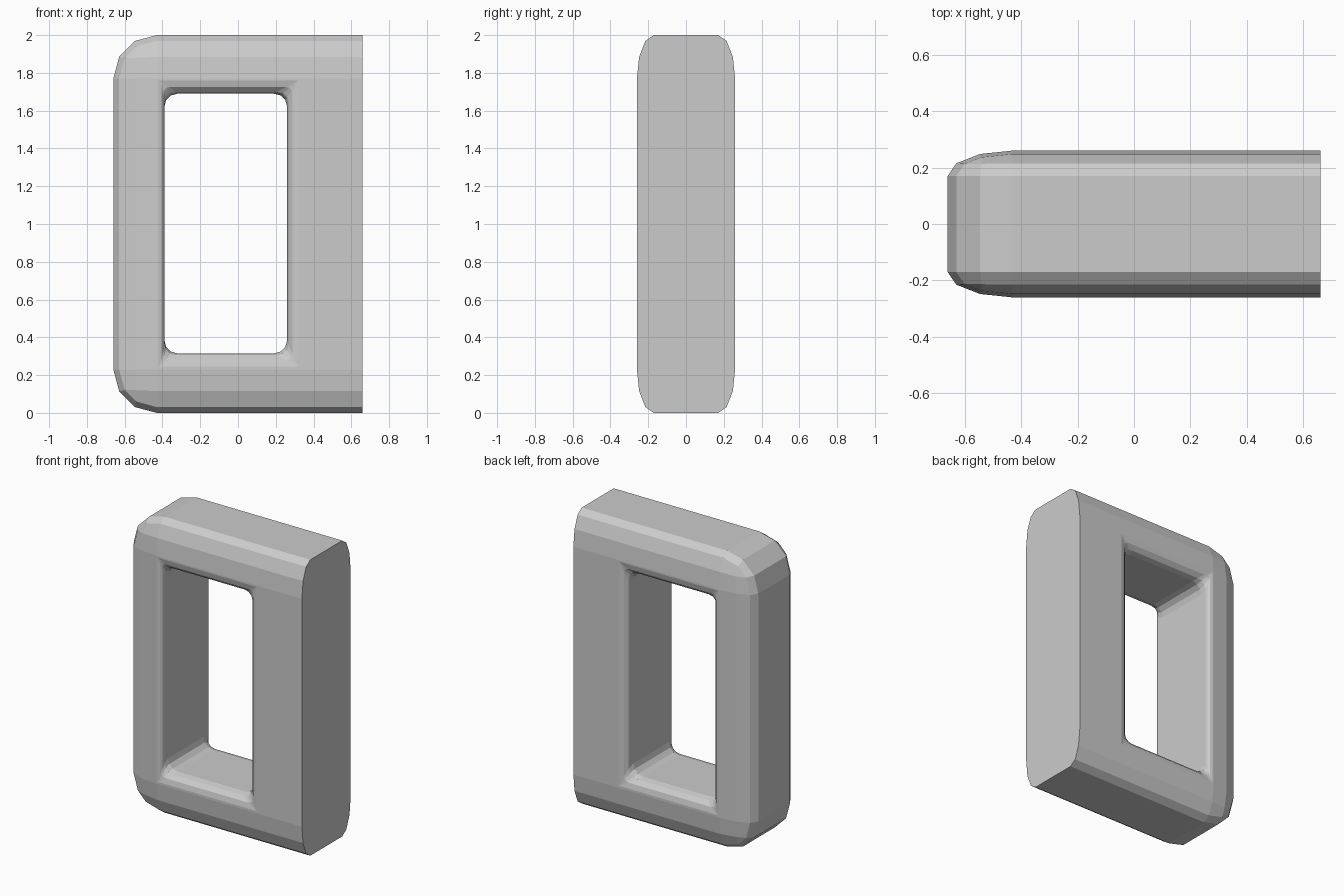
import bpy, bmesh
from math import sin, cos, pi
from mathutils import Vector

if "Cube" in bpy.data.objects:
    bpy.data.objects.remove(bpy.data.objects["Cube"])

HALF_Y, SQUASH, ROUND = 0.26, 0.39, 0.23
SEG = 3


def make_object(name, bm):
    bmesh.ops.recalc_face_normals(bm, faces=bm.faces)
    mesh = bpy.data.meshes.new(name)
    bm.to_mesh(mesh)
    bm.free()
    obj = bpy.data.objects.new(name, mesh)
    bpy.context.collection.objects.link(obj)
    return obj


# Frame body: rounded block, squashed in depth, sliced flat on the right
bm = bmesh.new()
bmesh.ops.create_cube(bm, size=1)
bmesh.ops.scale(bm, vec=(2, 2 * HALF_Y / SQUASH, 2), verts=bm.verts)
bmesh.ops.translate(bm, vec=(0.34, 0, 1), verts=bm.verts)
bmesh.ops.bevel(bm, geom=list(bm.edges), offset=ROUND, segments=SEG,
                profile=0.5, affect='EDGES')
bmesh.ops.scale(bm, vec=(1, SQUASH, 1), verts=bm.verts)
bmesh.ops.bisect_plane(bm, geom=bm.verts[:] + bm.edges[:] + bm.faces[:],
                       plane_co=(0.66, 0, 0), plane_no=(1, 0, 0), clear_outer=True)
bmesh.ops.holes_fill(bm, edges=[e for e in bm.edges if e.is_boundary])
frame = make_object("frame", bm)


# Opening: rounded rectangle that flares out to square corners on both faces
def arc(r):
    """(depth, offset) points of a rounded edge of radius r."""
    return [(r * (1 - sin(a)), r * (1 - cos(a)))
            for a in (pi / 2 * i / SEG for i in range(SEG + 1))]


def flare(r, depth):
    pts = arc(r)
    if depth < 0:
        return r + 0.02
    if depth >= r:
        return 0.0
    for (d0, o0), (d1, o1) in zip(pts, pts[1:]):
        if d1 <= depth <= d0:
            return o0 + (o1 - o0) * (d0 - depth) / (d0 - d1)
    return r


LEFT_R, RIGHT_R, END_R = 0.03, 0.06, 0.07


def ring(bm, y, depth):
    x0 = -0.39 - flare(LEFT_R, depth)
    x1 = 0.26 + flare(RIGHT_R, depth)
    z0 = 0.315 - flare(END_R, depth)
    z1 = 1.69 + flare(END_R, depth)
    r = max(0.07 - flare(END_R, depth), 0.003)
    corners = [(x1 - r, z1 - r), (x0 + r, z1 - r), (x0 + r, z0 + r), (x1 - r, z0 + r)]
    return [bm.verts.new((cx + r * cos(a), y, cz + r * sin(a)))
            for k, (cx, cz) in enumerate(corners)
            for a in (pi / 2 * (k + i / SEG) for i in range(SEG + 1))]


depths = sorted({round(d, 5) for r in (LEFT_R, END_R) for d, _ in arc(r)} | {-0.1})
levels = [(-HALF_Y + d, d) for d in depths] + [(HALF_Y - d, d) for d in reversed(depths)]
bm = bmesh.new()
rings = [ring(bm, y, d) for y, d in levels]
for a, b in zip(rings, rings[1:]):
    for i in range(len(a)):
        j = (i + 1) % len(a)
        bm.faces.new((a[i], a[j], b[j], b[i]))
bm.faces.new(rings[0])
bm.faces.new(rings[-1])
cutter = make_object("opening_cutter", bm)
cutter.hide_render = True

# Cut the opening and discard the cutter
mod = frame.modifiers.new("opening", 'BOOLEAN')
mod.operation = 'DIFFERENCE'
mod.solver = 'EXACT'
mod.object = cutter
bpy.context.view_layer.objects.active = frame
frame.select_set(True)
bpy.ops.object.modifier_apply(modifier=mod.name)
bpy.data.objects.remove(cutter)
